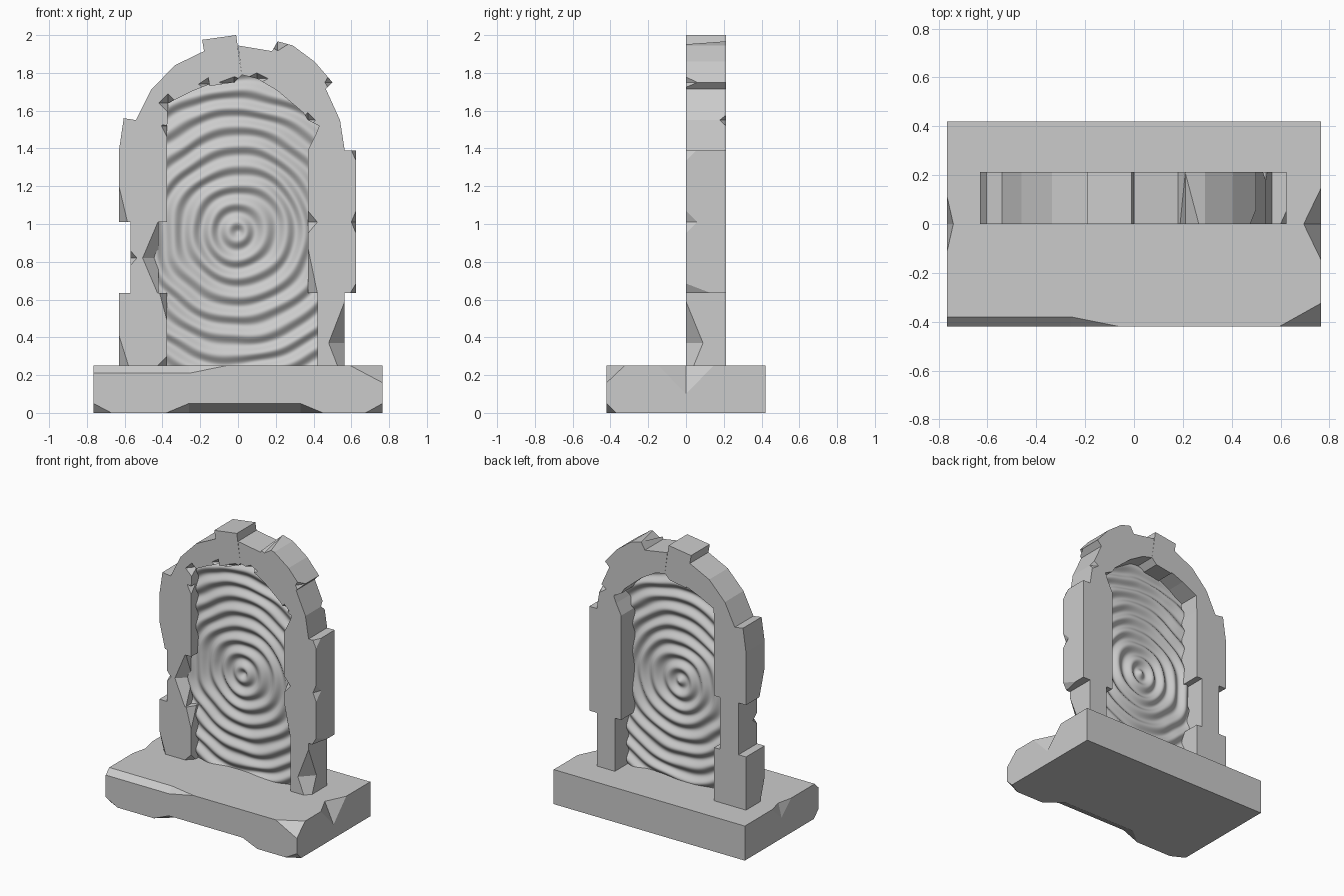
import bpy, bmesh, math
from mathutils import Vector, noise

if "Cube" in bpy.data.objects:
    bpy.data.objects.remove(bpy.data.objects["Cube"])


def to_object(bm, name):
    mesh = bpy.data.meshes.new(name)
    bm.to_mesh(mesh)
    bm.free()
    ob = bpy.data.objects.new(name, mesh)
    bpy.context.collection.objects.link(ob)
    return ob


def chip_cutter(chips):
    # Each chip is an octahedron on an edge or corner, optionally stretched in x
    bm = bmesh.new()
    for x, y, z, ex, ey, ez, *stretch in chips:
        s = stretch[0] if stretch else 0
        pts = [Vector((x, y, z)) + o for k in ((-s, s) if s else (0,)) for o in (
            Vector((k + ex, 0, 0)), Vector((k - ex, 0, 0)), Vector((k, ey, 0)),
            Vector((k, -ey, 0)), Vector((k, 0, ez)), Vector((k, 0, -ez)))]
        vs = [bm.verts.new(p) for p in pts]
        res = bmesh.ops.convex_hull(bm, input=vs)
        inner = [v for v in res["geom_interior"] if isinstance(v, bmesh.types.BMVert)]
        bmesh.ops.delete(bm, geom=inner, context='VERTS')
    bmesh.ops.recalc_face_normals(bm, faces=bm.faces)
    return to_object(bm, "chip_cutter")


def stone(name, outline, y0, y1, chips=()):
    # Front outline extruded through its depth, then chipped
    bm = bmesh.new()
    face = bm.faces.new([bm.verts.new((x, y0, z)) for x, z in outline])
    res = bmesh.ops.extrude_face_region(bm, geom=[face])
    bmesh.ops.translate(bm, vec=(0, y1 - y0, 0),
                        verts=[v for v in res["geom"] if isinstance(v, bmesh.types.BMVert)])
    bmesh.ops.recalc_face_normals(bm, faces=bm.faces)
    ob = to_object(bm, name)
    if chips:
        cutter = chip_cutter(chips)
        cutter.hide_render = True
        mod = ob.modifiers.new("chips", 'BOOLEAN')
        mod.object, mod.operation, mod.solver = cutter, 'DIFFERENCE', 'EXACT'
        mod.use_self = True
        dg = bpy.context.evaluated_depsgraph_get()
        baked = bpy.data.meshes.new_from_object(ob.evaluated_get(dg))
        ob.modifiers.clear()
        ob.data = baked
        bpy.data.objects.remove(cutter)
    return ob


def rect(x0, x1, z0, z1):
    return [(x0, z0), (x1, z0), (x1, z1), (x0, z1)]


# Base slab
stone("base_slab", rect(-.765, .765, 0, .25), -.42, .42, [
    (.765, 0, .25, .07, .145, .15),
    (-.765, 0, .25, .025, .11, .1),
    (.765, -.42, .25, .17, .095, .09),
    (-.765, -.42, 0, .095, .05, .05),
    (.765, -.42, 0, .09, .05, .05),
    (.035, -.42, 0, .12, .1, .05, .295),
    (-.6, -.42, .25, .2, .04, .04, .34)])

D = .213  # arch depth

# Left column
stone("left_lower_block", rect(-.63, -.375, .25, .635), 0, D, [
    (-.63, 0, .25, .05, .05, .16), (-.375, 0, .635, .04, .06, .15),
    (-.375, 0, .25, .05, .05, .05)])
stone("left_middle_block", rect(-.57, -.42, .635, 1.01), 0, D, [
    (-.42, 0, .82, .085, .08, .2), (-.57, 0, .82, .035, .05, .04)])
stone("left_upper_block", rect(-.63, -.375, 1.01, 1.39), 0, D, [
    (-.63, 0, 1.01, .045, .06, .19)])

# Right column
stone("right_lower_block", rect(.42, .565, .25, .635), 0, D, [
    (.565, 0, .37, .085, .09, .22)])
stone("right_middle_block", rect(.37, .625, .635, 1.39), 0, D, [
    (.37, 0, 1.01, .05, .05, .06), (.37, 0, .635, .05, .06, .24),
    (.625, 0, 1.39, .025, .055, .055), (.625, 0, 1.01, .025, .06, .06),
    (.625, 0, .635, .03, .13, .05)])

# Arch stones
stone("left_springer", [(-.63, 1.39), (-.375, 1.39), (-.375, 1.52), (-.54, 1.55),
                        (-.605, 1.56)], 0, D, [(-.375, 0, 1.52, .03, .05, .06)])
stone("left_arch_stone", [(-.54, 1.55), (-.375, 1.52), (-.37, 1.64), (-.25, 1.70),
                          (-.15, 1.74), (-.18, 1.915), (-.335, 1.84), (-.46, 1.71)],
      0, D, [(-.37, 0, 1.64, .05, .06, .05), (-.15, 0, 1.74, .06, .05, .04)])
stone("keystone", [(-.18, 1.915), (-.15, 1.73), (-.02, 1.75), (.02, 1.79), (-.01, 2),
                   (-.19, 1.975)], 0, D, [(-.02, 0, 1.75, .08, .05, .03)])
stone("right_arch_stone", [(0, 1.945), (.02, 1.79), (.1, 1.77), (.21, 1.705), (.345, 1.59),
                           (.5, 1.75), (.405, 1.86), (.29, 1.945), (.21, 1.967),
                           (.18, 1.915)],
      0, D, [(.21, 0, 1.967, .08, .21, .05), (.5, 0, 1.75, .04, .06, .07),
             (.1, 0, 1.77, .06, .05, .03)])
stone("right_springer", [(.37, 1.39), (.565, 1.39), (.54, 1.55), (.465, 1.715),
                         (.345, 1.59), (.37, 1.55), (.43, 1.52), (.41, 1.47)],
      0, D, [(.54, D, 1.55, .05, .035, .035), (.37, 0, 1.55, .04, .05, .04)])


# Rippled portal sheet, its border hidden inside the stones
def portal():
    bm = bmesh.new()
    nx, nz = 120, 200
    rows = []
    for j in range(nz + 1):
        z = .24 + 1.57 * j / nz
        row = []
        for i in range(nx + 1):
            x = -.46 + .92 * i / nx
            wobble = noise.noise(Vector((x * 5, z * 5, 3.7)))
            d = math.hypot(x, z - .96) + .022 * wobble
            row.append(bm.verts.new((x, .068 + .014 * math.cos(math.tau * d / .1), z)))
        rows.append(row)
    for j in range(nz):
        for i in range(nx):
            q = [rows[j][i], rows[j][i + 1], rows[j + 1][i + 1], rows[j + 1][i]]
            c = (q[0].co + q[2].co) / 2
            if c.z < 1.38 or (c.x / .46) ** 2 + ((c.z - 1.38) / .43) ** 2 < 1:
                bm.faces.new(q).smooth = True
    bmesh.ops.delete(bm, geom=[v for v in bm.verts if not v.link_faces], context='VERTS')
    to_object(bm, "portal_surface")


portal()
